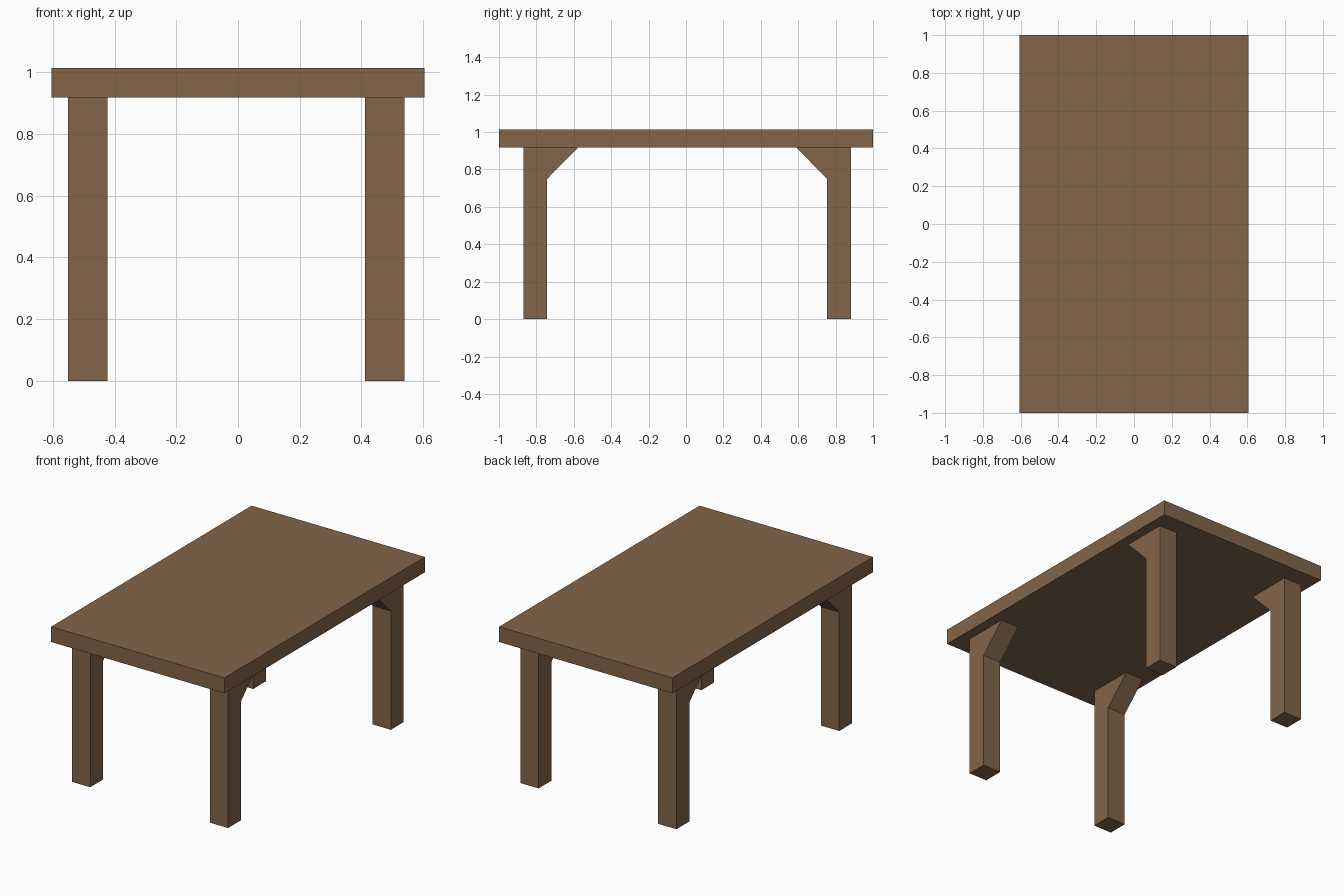
import bpy
import bmesh

if "Cube" in bpy.data.objects:
    bpy.data.objects.remove(bpy.data.objects["Cube"], do_unlink=True)

TOP, UNDERSIDE = 1.015, 0.918
LEG = 0.128

# Brown wood
wood = bpy.data.materials.new("brown_wood")
wood.use_nodes = True
colour = (0.225, 0.130, 0.069, 1)
wood.diffuse_color = colour
wood.node_tree.nodes["Principled BSDF"].inputs["Base Color"].default_value = colour


def prism(name, profile, x0, x1):
    """Extrude a (y, z) outline along x."""
    bm = bmesh.new()
    face = bm.faces.new([bm.verts.new((x0, y, z)) for y, z in profile])
    new = bmesh.ops.extrude_face_region(bm, geom=[face])["geom"]
    bmesh.ops.translate(bm, vec=(x1 - x0, 0, 0),
                        verts=[v for v in new if isinstance(v, bmesh.types.BMVert)])
    bmesh.ops.recalc_face_normals(bm, faces=bm.faces)
    mesh = bpy.data.meshes.new(name)
    bm.to_mesh(mesh)
    bm.free()
    mesh.materials.append(wood)
    obj = bpy.data.objects.new(name, mesh)
    bpy.context.collection.objects.link(obj)
    return obj


# Slab top
prism("table_top", [(-1, UNDERSIDE), (1, UNDERSIDE), (1, TOP), (-1, TOP)], -0.605, 0.605)

# Four legs, each with a sloped brace facing the middle of the table
for end, outer, inward in (("front", -0.87, 1), ("back", 0.882, -1)):
    inner = outer + inward * LEG
    brace = inner + inward * 0.165
    outline = [(outer, 0), (inner, 0), (inner, 0.75), (brace, UNDERSIDE), (outer, UNDERSIDE)]
    for side, x in (("right", -0.551), ("left", 0.412)):
        prism(f"{end}_{side}_leg", outline, x, x + LEG)
